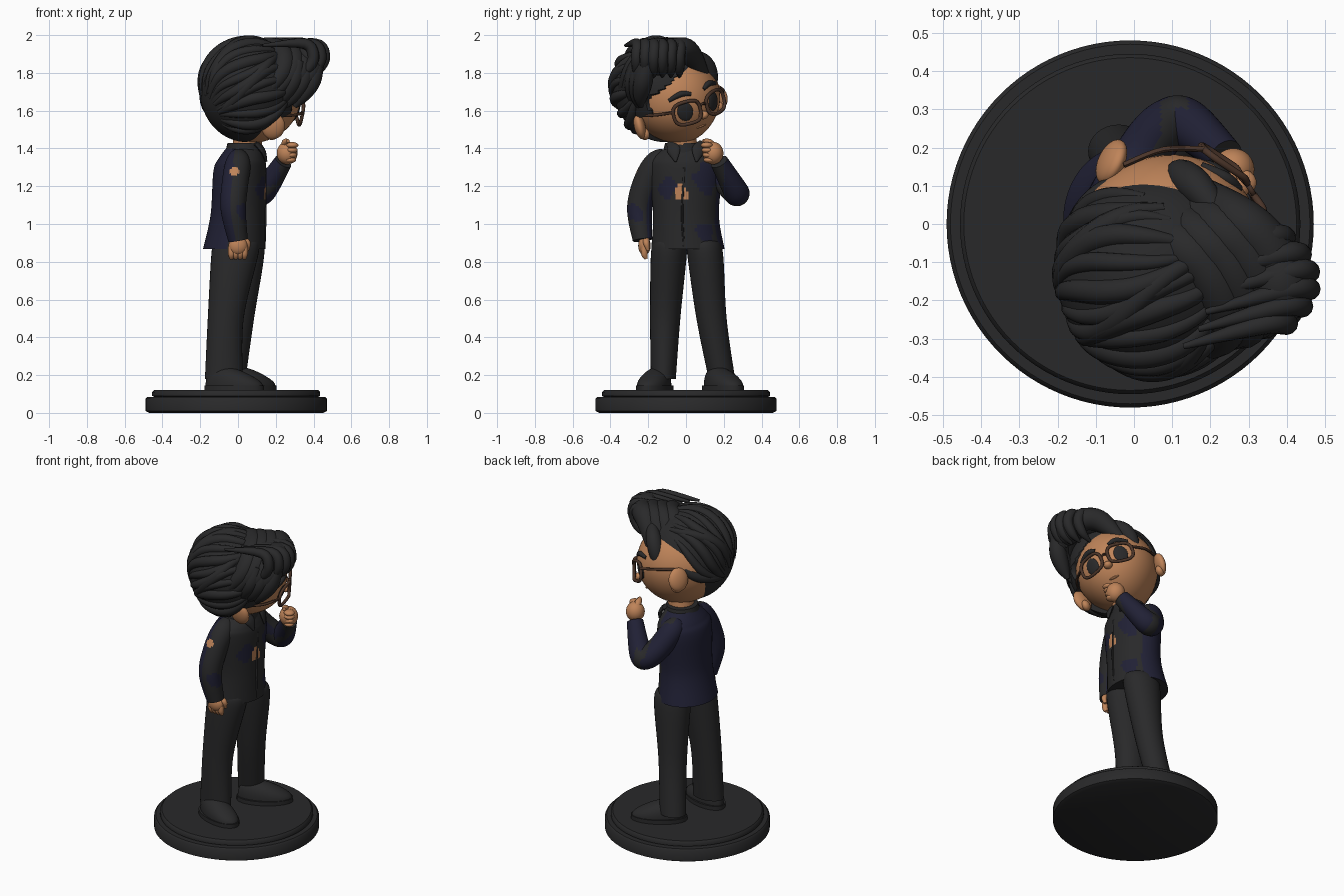
import bpy, bmesh, math
from math import sin, cos, pi, radians
from mathutils import Vector, Matrix, Euler

cube = bpy.data.objects.get("Cube")
if cube:
    bpy.data.objects.remove(cube)


def material(name, red, green, blue):
    colour = (red, green, blue, 1)
    made = bpy.data.materials.new(name)
    made.use_nodes = True
    made.diffuse_color = colour
    made.node_tree.nodes["Principled BSDF"].inputs["Base Color"].default_value = colour
    return made


BLACK = material("soft black", .022, .022, .023)
NAVY = material("dark navy", .015, .015, .036)
SKIN = material("warm skin", .52, .23, .1)
FRAME = material("dark brown", .07, .035, .022)
JACKET = [BLACK, NAVY, SKIN]
WORLD = Matrix.Identity(4)


def placed(location, rotation=(0, 0, 0)):
    return Matrix.Translation(location) @ Euler(rotation).to_matrix().to_4x4()


# Head is turned toward its left and rolled toward its right shoulder
HEAD = placed((.08, -.06, 1.67), (0, 0, radians(32))) @ placed((0, 0, 0), (radians(18), .05, 0))


def finish(name, bm, mats, rule=None, frame=WORLD):
    """Turn a bmesh into a smooth object, colouring faces by an optional rule."""
    bmesh.ops.transform(bm, matrix=frame, verts=bm.verts)
    bmesh.ops.recalc_face_normals(bm, faces=bm.faces)
    if rule:
        for face in bm.faces:
            face.material_index = rule(face.calc_center_median(), face.normal)
    mesh = bpy.data.meshes.new(name)
    bm.to_mesh(mesh)
    bm.free()
    for mat in mats:
        mesh.materials.append(mat)
    mesh.shade_smooth()
    mesh.set_sharp_from_angle(angle=radians(45))
    bpy.context.collection.objects.link(bpy.data.objects.new(name, mesh))


def ball(name, location, size, mat, frame=WORLD, rotation=(0, 0, 0), shape=None, segments=32):
    """Ellipsoid; shape may edit each unit-sphere point first."""
    bm = bmesh.new()
    bmesh.ops.create_uvsphere(bm, u_segments=segments, v_segments=segments * 2 // 3, radius=1)
    if shape:
        for vert in bm.verts:
            vert.co = shape(vert.co.copy())
    finish(name, bm, [mat], frame=frame @ placed(location, rotation) @ Matrix.Diagonal((*size, 1)))


def smooth_path(points, steps):
    path = [Vector(point) for point in points]
    last = len(path) - 1
    result = []
    for i in range(last):
        start, end = path[i], path[i + 1]
        leave = (end - path[max(i - 1, 0)]) / 2
        arrive = (path[min(i + 2, last)] - start) / 2
        for step in range(steps):
            t = step / steps
            ease = t * t * (3 - 2 * t)
            result.append(start.lerp(end, ease) + leave * t * (1 - t) ** 2 - arrive * t * t * (1 - t))
    return result + [path[last]]


def tube(name, points, mats, flat=False, steps=5, sides=16, rule=None, frame=WORLD):
    """Loft rings (x, y, z, radius, optional second radius); flat keeps the rings horizontal."""
    path = smooth_path([point if len(point) == 5 else (*point, point[3]) for point in points], steps)
    last = len(path) - 1
    bm = bmesh.new()
    rings, across = [], Vector((1, 0, 0))
    for i, (x, y, z, width, depth) in enumerate(path):
        along = Vector(path[min(i + 1, last)][:3]) - Vector(path[max(i - 1, 0)][:3])
        along = Vector((0, 0, 1)) if flat else along.normalized()
        if abs(across.dot(along)) > .95:
            across = Vector((0, .6, .8))
        across = (across - along * across.dot(along)).normalized()
        other = along.cross(across)
        angles = [2 * pi * side / sides for side in range(sides)]
        rings.append([bm.verts.new(Vector((x, y, z)) + across * width * cos(a) + other * depth * sin(a))
                      for a in angles])
    for lower, upper in zip(rings, rings[1:]):
        for side in range(sides):
            previous = side - 1
            bm.faces.new((lower[previous], lower[side], upper[side], upper[previous]))
    bm.faces.new(rings[0])
    bm.faces.new(rings[last])
    finish(name, bm, mats, rule, frame)


# Stepped round stand
for name, bottom, top, radius in (("stand_base", 0, .085, .48), ("stand_top", .08, .12, .445)):
    tube(name, [(-.01, 0, bottom, radius - .02), (-.01, 0, bottom + .01, radius),
                (-.01, 0, top - .01, radius), (-.01, 0, top, radius - .01)], [BLACK], flat=True, steps=1, sides=96)

# Trousers
tube("right_trouser_leg", [(-.075, -.12, .18, .1, .066), (-.065, -.11, .5, .095, .08),
     (-.015, -.09, .85, .125, .095), (-.01, -.08, .92, .11, .08)], [BLACK], flat=True, steps=8, sides=32)
tube("left_trouser_leg", [(-.04, .19, .18, .08, .07), (0, .135, .5, .085, .08),
     (.025, .1, .85, .115, .095), (.01, .08, .92, .1, .08)], [BLACK], flat=True, steps=8, sides=32)


# Shoes: flat-bottomed, lower toward the toe
def shoe_shape(p):
    return Vector((p.x, p.y * (.9 + p.x / 10), max(p.z, 0) ** .8 * (.1 - p.x / 22)))


for side, location, turn in (("right", (-.02, -.165, .135), -20), ("left", (.055, .195, .135), 30)):
    base = placed(location, (0, 0, radians(turn)))
    ball(side + "_shoe", (0, 0, 0), (.16, .087, 1), BLACK, base, shape=shoe_shape)
    tube(side + "_sole", [(0, 0, z, .165, .087) for z in (-.015, .01)], [BLACK],
         flat=True, steps=1, sides=40, frame=base)


# Jacket: navy behind and on its left, black in front with navy and skin patches
def near(centre, x, y, z, radius):
    wobble = 1 + sin(50 * (centre.z + centre.y)) / 5
    return (centre - Vector((x, y, z))).length < radius * wobble


def cloth(centre, normal):
    if near(centre, .15, -.03, 1.16, .04) or near(centre, -.02, -.27, 1.28, .025):
        return 2
    chest = near(centre, .14, .12, 1.24, .08) or near(centre, .13, -.1, 1.19, .05)
    low = near(centre, .14, .12, .96, .06) or near(centre, .03, -.27, 1.06, .05)
    forearm = centre.x > .14 and centre.y > .2
    behind = normal.x < -.25 or normal.y > .5 and centre.x < .07
    return int(chest or low or forearm or behind)


tube("jacket_body", [(-.02, .01, .868, .165, .194), (0, 0, 1.05, .145, .174), (.01, 0, 1.28, .14, .193),
     (.02, 0, 1.35, .12, .175), (.03, 0, 1.41, .085, .1)], JACKET, flat=True, steps=12, sides=80, rule=cloth)
tube("right_sleeve", [(0, -.1, 1.36, .045), (0, -.155, 1.32, .067), (-.015, -.21, 1.22, .07),
     (-.025, -.245, 1.08, .067), (0, -.23, .915, .052)], JACKET, steps=12, sides=40, rule=cloth)
tube("left_sleeve", [(0, .09, 1.36, .045), (0, .14, 1.32, .068), (.04, .21, 1.23, .07),
     (.09, .26, 1.17, .068), (.14, .26, 1.18, .066), (.24, .175, 1.33, .048)],
     JACKET, steps=12, sides=40, rule=cloth)
tube("jacket_front_edge", [(.14, -.01, .88, .006), (.145, -.02, 1.05, .006), (.146, -.01, 1.3, .006)],
     [BLACK], sides=8)

# Neck and shirt collar
tube("neck", [(.04, -.01, 1.36, .075), (.06, -.03, 1.5, .08)], [SKIN], flat=True)
tube("collar_band", [(.03, -.01, 1.37, .1, .115), (.035, -.01, 1.43, .09, .1)], [BLACK], flat=True, sides=32)
for s in (-1, 1):
    tube("collar_point", [(.09, s * .085, 1.43, .012, .02), (.13, s * .065, 1.39, .012, .035),
         (.15, s * .055, 1.33, .006)], [BLACK], sides=12)

# Lowered right hand
ball("right_palm", (0, -.22, .885), (.05, .033, .05), SKIN)
for i in range(4):
    x = -.035 + i * .023
    tube("right_finger", [(x, -.22, .88, .018), (x, -.22, .84, .018), (x, -.21, .815, .009)], [SKIN], sides=10)
tube("right_thumb", [(.02, -.21, .92, .016), (.05, -.21, .9, .017), (.05, -.2, .86, .009)], [SKIN], sides=10)

# Raised left fist at the chin
ball("left_fist", (.26, .143, 1.375), (.055, .055, .06), SKIN)
for i in range(4):
    ball("left_finger", (.287 - i * .004, .11 + i * .005, 1.417 - i * .026), (.034, .032, .017), SKIN,
         rotation=(0, 0, -.6), segments=16)
tube("left_thumb", [(.25, .16, 1.39, .022), (.25, .125, 1.43, .02), (.265, .09, 1.44, .01)], [SKIN], sides=10)


# Head, narrowing to the chin
def face_shape(p):
    p.y *= 1 - .15 * min(p.z, 0) ** 2
    return p


ball("head", (0, 0, 0), (.255, .237, .245), SKIN, HEAD, shape=face_shape, segments=48)
ball("nose", (.25, 0, -.085), (.028, .026, .022), SKIN, HEAD)
ball("mouth", (.2, 0, -.15), (.01, .03, .006), SKIN, HEAD)


def rounded(value):
    return math.copysign(abs(value) ** .7, value)


# Mirrored face details and spectacles
for s, side in ((-1, "right"), (1, "left")):
    ball(side + "_ear", (0, s * .25, -.08), (.062, .03, .07), SKIN, HEAD, (0, 0, s * .55))
    ball(side + "_ear_lobe", (.01, s * .24, -.125), (.035, .025, .033), SKIN, HEAD)
    ball(side + "_eye", (.227, s * .09, -.038), (.012, .042, .052), BLACK, HEAD, (0, .15, s * .42))
    tube(side + "_eyebrow", [(.244, s * .04, .045, .01), (.228, s * .09, .06, .016),
         (.19, s * .15, .04, .01)], [BLACK], frame=HEAD, sides=10)
    rim = []
    for i in range(25):
        y = .092 + .07 * rounded(cos(i * pi / 12))
        z = -.042 + .06 * rounded(sin(i * pi / 12))
        rim.append((.272 - .45 * max(y - .05, 0), s * y, z, .0095))
    tube(side + "_spectacle_rim", rim, [FRAME], steps=2, sides=10, frame=HEAD)
    tube(side + "_spectacle_arm", [(.222, s * .163, -.02, .008), (.13, s * .222, -.02, .008),
         (.02, s * .244, -.02, .008)], [FRAME], sides=8, frame=HEAD)
tube("spectacle_bridge", [(.272, y, -.02 - abs(y) / 2, .007) for y in (-.025, 0, .025)],
     [FRAME], sides=8, frame=HEAD)


# Hair cap, longer below; the face opening is tucked back inside the head
def on_hair(d):
    return Vector((-.055 + .265 * d.x, -.03 + .258 * d.y, .07 + (.25 if d.z > 0 else .3) * d.z))


def cap_shape(d):
    p = on_hair(d)
    side_limit = .115 if p.z > -.03 else -.05
    hairline = .14 + .4 * min(p.y + .06, 0)
    return p * .75 if p.x > side_limit and p.z < hairline else p


ball("hair_cap", (0, 0, 0), (1, 1, 1), BLACK, HEAD, shape=cap_shape, segments=80)

# Combed-back locks running from the forelock to the nape
comb = Matrix.Rotation(radians(-35), 3, 'Y')
for i in range(25):
    angle = -108 + i * 9
    start = 20 + abs(angle) / 2
    lock = []
    for j in range(7):
        t = radians(start + (158 - start) * j / 6)
        turn = radians(angle) + .18 * sin(t * 2 + i)
        direction = comb @ Vector((cos(t), sin(t) * sin(turn), sin(t) * cos(turn)))
        radius = (.014 + .02 * sin(pi * j / 6)) * (1 if i % 2 else .8)
        lock.append((*on_hair(direction * .965), radius))
    tube("hair_lock", lock, [BLACK], steps=4, sides=10, frame=HEAD)

# Swept forelock: overlapping thick rolls across the brow, ending in a curl
sweep = [(.3, -.27, 1.7, .03), (.38, -.22, 1.8, .055), (.39, -.15, 1.88, .065), (.34, -.05, 1.92, .066),
         (.26, .02, 1.9, .062), (.15, .115, 1.75, .022)]
for i in range(4):
    tube("forelock_roll", [(x - i * .05, y - i * .022, z, radius) for x, y, z, radius in sweep],
         [BLACK], steps=6, sides=20)
tube("left_brow_curl", [(.22, .03, 1.9, .03), (.16, .1, 1.85, .045), (.12, .13, 1.77, .04),
     (.1, .135, 1.67, .01)], [BLACK])
ball("forelock_bulge", (.385, -.15, 1.885), (.088, .11, .1), BLACK)
for i in range(6):
    offset = -.11 + i * .045
    x, y = .43 - 5 * offset ** 2, offset - .15
    tube("forelock_strand", [(x - .06, y, 1.78, .008), (x, y, 1.82, .026), (x + .03, y, 1.89, .03),
         (x - .02, y, 1.955, .028), (x - .24, y - .06, 1.945, .008)], [BLACK], sides=12)

# Locks falling from the forelock to the right temple
for i in range(3):
    back = i * .05
    tube("temple_lock", [(.42 - back, -.2 - back / 2, 1.86, .035), (.39 - back, -.225 - back / 2, 1.76, .05),
         (.34 - back, -.24 - back / 3, 1.68, .04), (.3 - back, -.24 - back / 4, 1.62, .012)], [BLACK])
